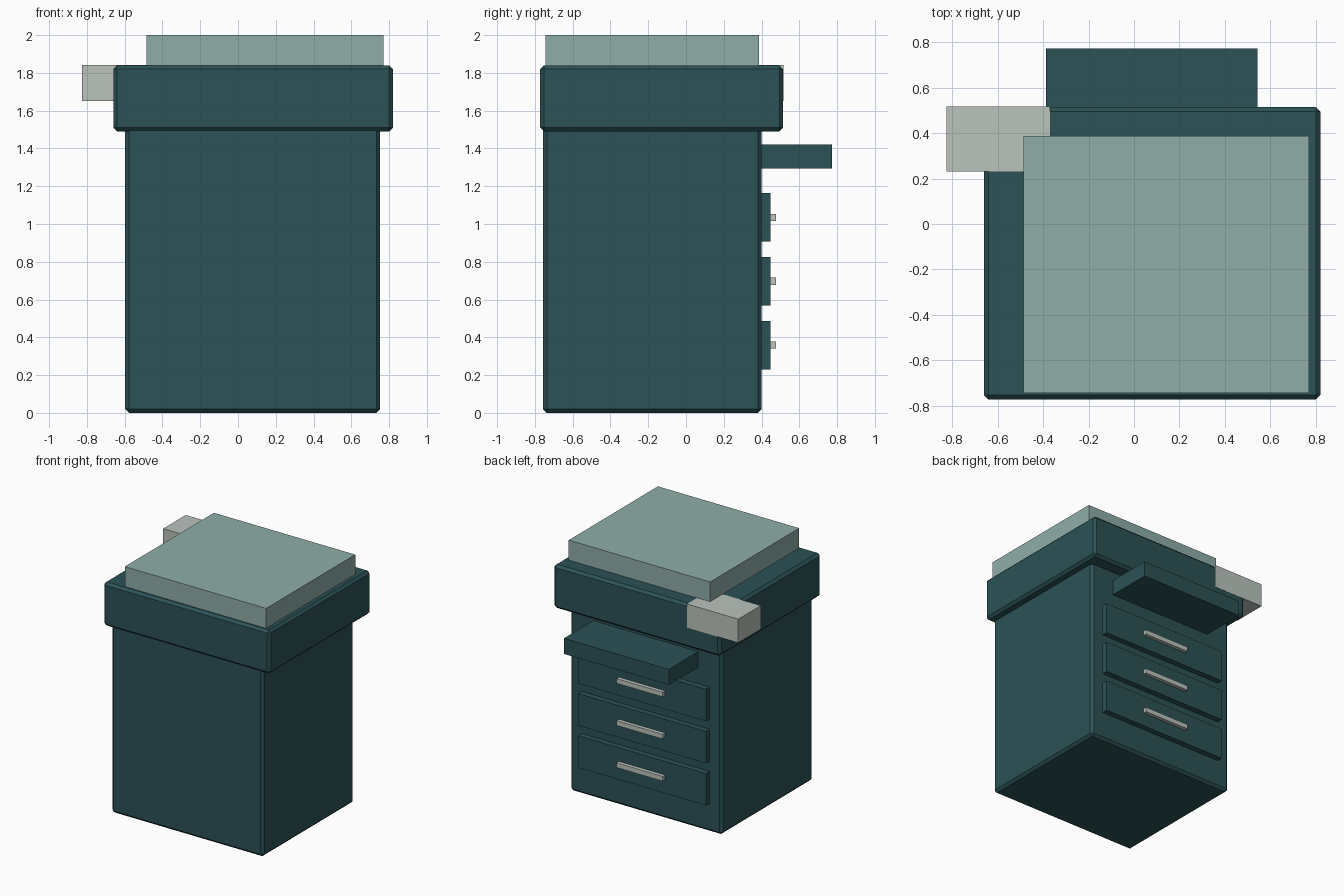
import bpy
import bmesh

default = bpy.data.objects.get("Cube")
if default:
    bpy.data.objects.remove(default, do_unlink=True)


def make_material(name, rgb):
    mat = bpy.data.materials.new(name)
    mat.use_nodes = True
    color = (*rgb, 1.0)
    mat.diffuse_color = color
    mat.node_tree.nodes["Principled BSDF"].inputs["Base Color"].default_value = color
    return mat


teal = make_material("dark teal", (0.025, 0.084, 0.093))
sage = make_material("sage green", (0.275, 0.423, 0.392))
pale = make_material("pale grey", (0.497, 0.546, 0.503))


def box(name, xs, ys, zs, mat, chamfer=0.0):
    """Box spanning the given (low, high) ranges, with optional chamfered edges."""
    bm = bmesh.new()
    bmesh.ops.create_cube(bm, size=1.0)
    for v in bm.verts:
        for axis, (low, high) in enumerate((xs, ys, zs)):
            v.co[axis] = high if v.co[axis] > 0 else low
    mesh = bpy.data.meshes.new(name)
    bm.to_mesh(mesh)
    bm.free()
    mesh.materials.append(mat)
    obj = bpy.data.objects.new(name, mesh)
    bpy.context.collection.objects.link(obj)
    if chamfer:
        mod = obj.modifiers.new("chamfer", "BEVEL")
        mod.width = chamfer
        mod.segments = 1
    return obj


# Cabinet and the wider slab on top of it
box("cabinet_body", (-0.597, 0.752), (-0.757, 0.4), (0.0, 1.52), teal, 0.02)
box("top_slab", (-0.66, 0.82), (-0.772, 0.514), (1.49, 1.84), teal, 0.02)
box("top_pad", (-0.485, 0.77), (-0.743, 0.387), (1.835, 2.0), sage)

# Block on the rear corner of the slab
box("corner_block", (-0.825, -0.37), (0.23, 0.516), (1.652, 1.842), pale)

# Shelf sticking out at the back
box("back_shelf", (-0.388, 0.543), (0.39, 0.772), (1.295, 1.42), teal)

# Three drawers with bar handles
for i in range(3):
    z = 0.359 + 0.338 * i
    box(f"drawer_{i + 1}", (-0.49, 0.645), (0.39, 0.447), (z - 0.128, z + 0.128), teal)
    box(f"drawer_handle_{i + 1}", (-0.127, 0.283), (0.44, 0.477), (z - 0.019, z + 0.019), pale)
